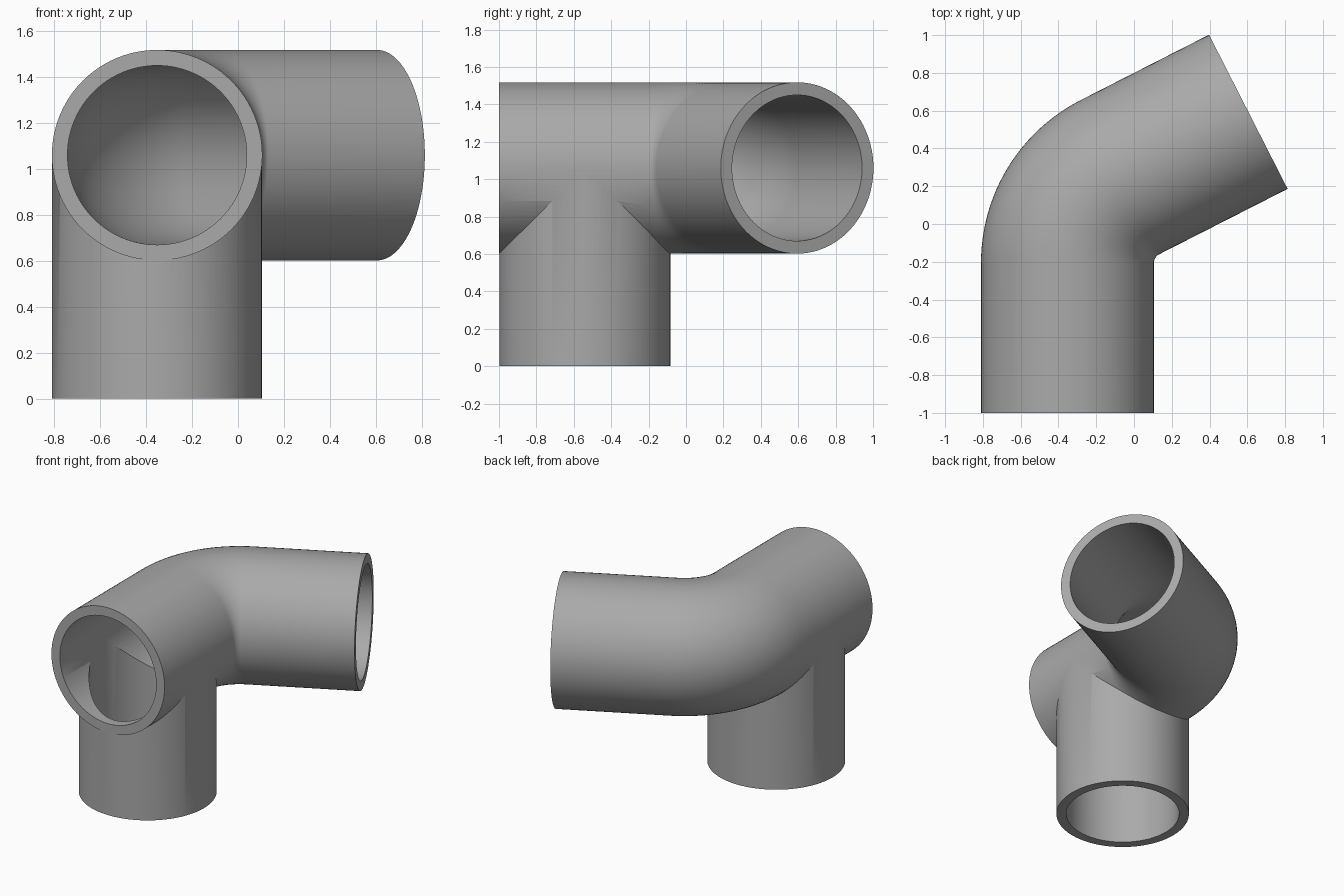
import bpy, bmesh, math
from mathutils import Vector

if "Cube" in bpy.data.objects:
    bpy.data.objects.remove(bpy.data.objects["Cube"])

R_OUT, R_IN = 0.458, 0.39        # pipe radii
X0, Z0, Y_STEM = -0.352, 1.06, -0.541
BEND_R, BEND_Y, BEND = 0.508, -0.205, math.radians(63)
RUN = 0.763                      # straight length after the bend
SIDES = 96

grey = bpy.data.materials.new("grey")
grey.diffuse_color = (0.4, 0.4, 0.4, 1)
grey.use_nodes = True
grey.node_tree.nodes["Principled BSDF"].inputs["Base Color"].default_value = grey.diffuse_color


def elbow_path(extra):
    """Centre points and headings of the bent run, lengthened at both ends."""
    pts = [(Vector((X0, -1 - extra, Z0)), 0.0)]
    for i in range(25):
        a = BEND * i / 24
        pts.append((Vector((X0 + BEND_R * (1 - math.cos(a)),
                            BEND_Y + BEND_R * math.sin(a), Z0)), a))
    end = pts[-1][0] + Vector((math.sin(BEND), math.cos(BEND), 0)) * (RUN + extra)
    return pts + [(end, BEND)]


def solid_from_rings(name, rings):
    """Skin a list of rings into a closed solid."""
    bm = bmesh.new()
    loops = [[bm.verts.new(p) for p in ring] for ring in rings]
    for a, b in zip(loops, loops[1:]):
        for i in range(SIDES):
            j = (i + 1) % SIDES
            bm.faces.new((a[i], a[j], b[j], b[i]))
    bm.faces.new(loops[0])
    bm.faces.new(loops[-1])
    bmesh.ops.recalc_face_normals(bm, faces=bm.faces)
    mesh = bpy.data.meshes.new(name)
    bm.to_mesh(mesh)
    bm.free()
    obj = bpy.data.objects.new(name, mesh)
    bpy.context.collection.objects.link(obj)
    mesh.materials.append(grey)
    return obj


def elbow(name, r, extra):
    rings = []
    for c, a in elbow_path(extra):
        side = Vector((math.cos(a), -math.sin(a), 0))
        rings.append([c + side * r * math.cos(t) + Vector((0, 0, r * math.sin(t)))
                      for t in (2 * math.pi * i / SIDES for i in range(SIDES))])
    return solid_from_rings(name, rings)


def stem(name, r, bottom):
    return solid_from_rings(name, [
        [Vector((X0 + r * math.cos(t), Y_STEM + r * math.sin(t), z))
         for t in (2 * math.pi * i / SIDES for i in range(SIDES))]
        for z in (bottom, Z0 + 0.003)])


# Outer body, then the hollow bores
pipe = elbow("pipe_fitting", R_OUT, 0)
tools = [(stem("stem_outer", R_OUT - 0.0008, 0), 'UNION'),
         (elbow("elbow_bore", R_IN, 0.1), 'DIFFERENCE'),
         (stem("stem_bore", R_IN - 0.0008, -0.1), 'DIFFERENCE')]
bpy.context.view_layer.objects.active = pipe
pipe.select_set(True)
for tool, op in tools:
    mod = pipe.modifiers.new(op.lower(), 'BOOLEAN')
    mod.object, mod.operation, mod.solver = tool, op, 'EXACT'
    bpy.ops.object.modifier_apply(modifier=mod.name)
    bpy.data.objects.remove(tool)

bpy.ops.object.shade_smooth_by_angle(angle=math.radians(30))
